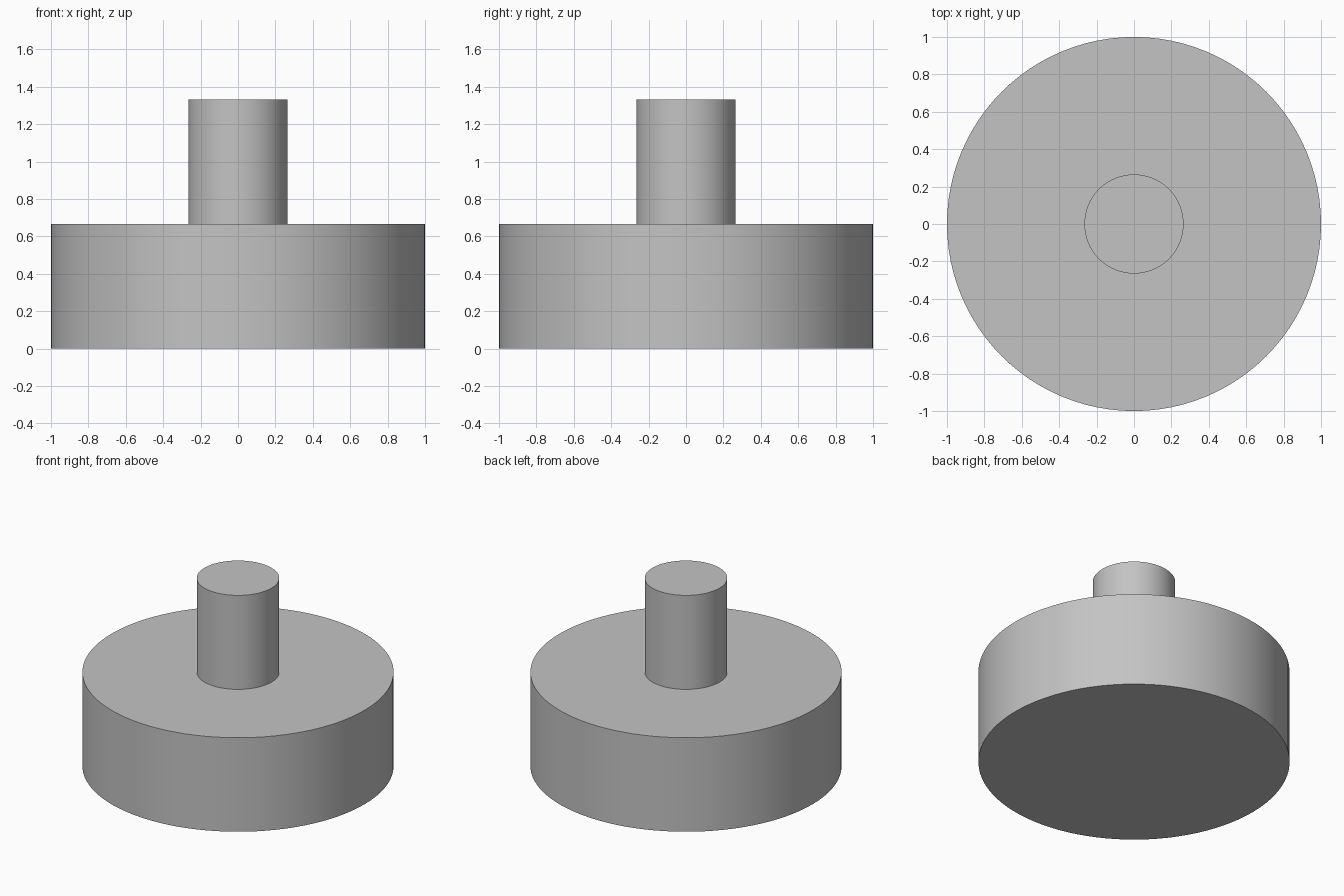
import bpy
import math

if "Cube" in bpy.data.objects:
    bpy.data.objects.remove(bpy.data.objects["Cube"], do_unlink=True)

grey = bpy.data.materials.new("plain grey")
grey.use_nodes = True
colour = (0.55, 0.55, 0.55, 1)
grey.diffuse_color = colour
grey.node_tree.nodes["Principled BSDF"].inputs["Base Color"].default_value = colour

BASE_TOP = 2 / 3
STEM_TOP = 4 / 3


def cylinder(name, radius, bottom, top):
    bpy.ops.mesh.primitive_cylinder_add(
        vertices=96, radius=radius, depth=top - bottom,
        location=(0, 0, (bottom + top) / 2))
    obj = bpy.context.object
    obj.name = name
    obj.data.materials.append(grey)
    bpy.ops.object.shade_smooth_by_angle(angle=math.radians(30))
    return obj


# Wide round base
cylinder("base_disc", 1.0, 0, BASE_TOP)

# Narrow upright stem standing on the base
cylinder("stem", 0.265, BASE_TOP, STEM_TOP)
